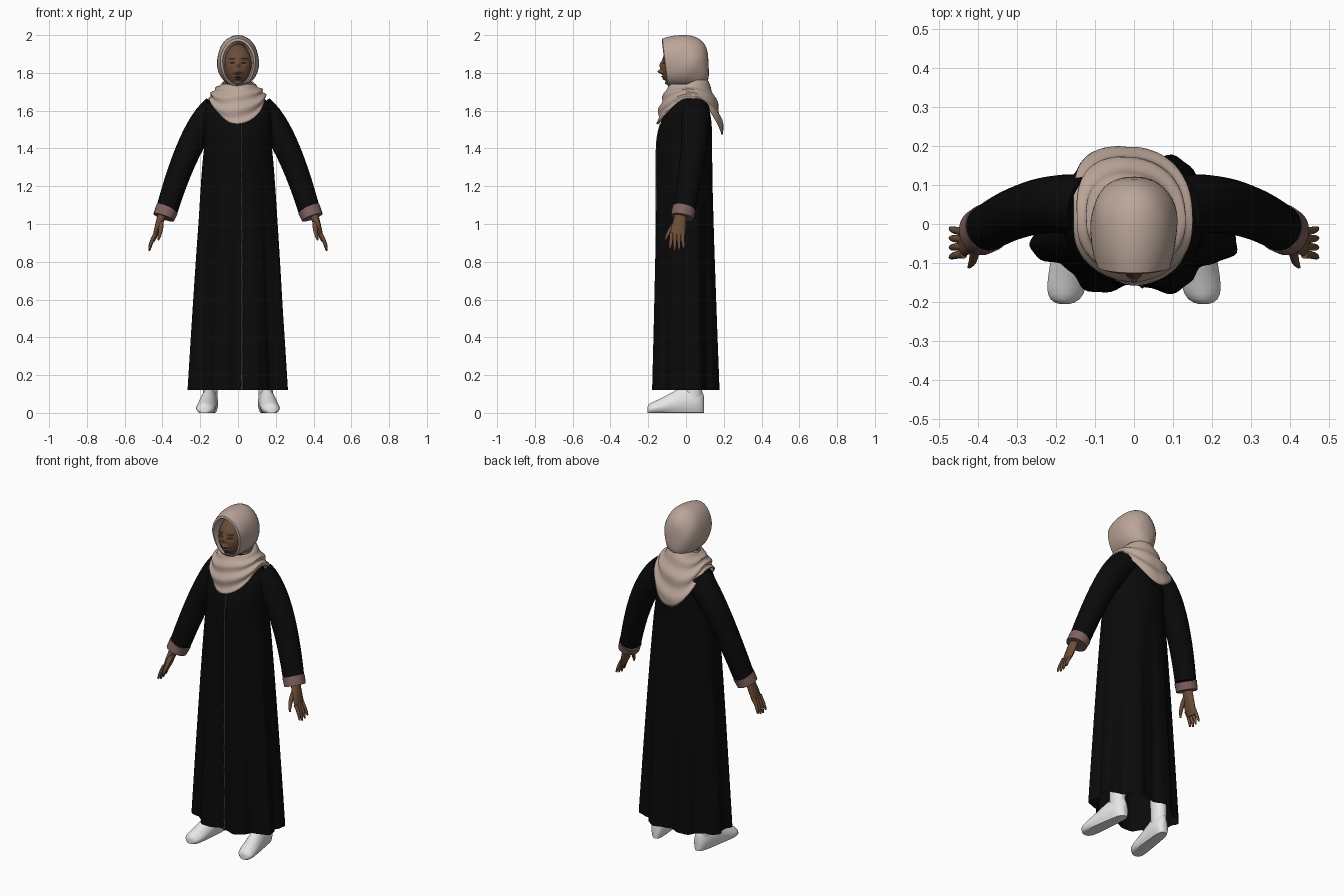
import bpy, bmesh
from math import sin, cos, pi, exp, asin, radians
from mathutils import Vector

cube = bpy.data.objects.get("Cube")
if cube:
    bpy.data.objects.remove(cube, do_unlink=True)


def material(name, *colour):
    mat = bpy.data.materials.new(name)
    mat.use_nodes = True
    mat.diffuse_color = (*colour, 1)
    shader = mat.node_tree.nodes["Principled BSDF"]
    shader.inputs["Base Color"].default_value = (*colour, 1)
    shader.inputs["Roughness"].default_value = 0.8
    return mat


BLACK = material("black cloth", 0.003, 0.003, 0.003)
BEIGE = material("beige scarf", 0.5, 0.38, 0.32)
SKIN = material("brown skin", 0.15, 0.075, 0.04)
LIPS = material("dark lips", 0.1, 0.04, 0.03)
DARK = material("dark eyes and brows", 0.03, 0.015, 0.01)
MAUVE = material("mauve lining", 0.21, 0.12, 0.115)
WHITE = material("white shoes", 0.8, 0.8, 0.8)


def finish(name, bm, *materials):
    bmesh.ops.recalc_face_normals(bm, faces=bm.faces)
    mesh = bpy.data.meshes.new(name)
    bm.to_mesh(mesh)
    bm.free()
    part = bpy.data.objects.new(name, mesh)
    bpy.context.collection.objects.link(part)
    for mat in materials:
        mesh.materials.append(mat)
    bpy.ops.object.select_all(action="DESELECT")
    part.select_set(True)
    bpy.context.view_layer.objects.active = part
    bpy.ops.object.shade_smooth_by_angle(angle=radians(45))
    return part


def loft(name, rings, mat, start=False, end=False, closed=True):
    """Skin a list of point rings, optionally capping the ends."""
    bm = bmesh.new()
    rows = [[bm.verts.new(point) for point in ring] for ring in rings]
    count = len(rows[0])
    for lower, upper in zip(rows, rows[1:]):
        for i in range(count if closed else count - 1):
            j = (i + 1) % count
            bm.faces.new((lower[i], lower[j], upper[j], upper[i]))
    if start:
        bm.faces.new(rows[0])
    if end:
        bm.faces.new(rows[-1])
    return finish(name, bm, mat)


def around(count):
    return [2 * pi * k / count for k in range(count)]


def mix(a, b, t):
    return a + (b - a) * t


def tube(name, mirror, points, radii_start, radii_end, mat, blunt=False, sides=16, steps=12):
    """Oval tube along a three point curve; radii are across and along y."""
    first, bend, last = (Vector((p[0] * mirror, p[1], p[2])) for p in points)
    rings = []
    for i in range(steps + 1):
        t = i / steps
        middle = first.lerp(bend, t).lerp(bend.lerp(last, t), t)
        along = bend.lerp(last, t) - first.lerp(bend, t)
        across = Vector((-along.z, 0, along.x)).normalized()
        deep = along.cross(across).normalized()
        taper = 1 if blunt else max(0.3, 1 - t ** 8) ** 0.5
        wide, thick = (mix(a, b, t) * taper for a, b in zip(radii_start, radii_end))
        rings.append([middle + across * wide * cos(a) + deep * thick * sin(a) for a in around(sides)])
    return loft(name, rings, mat, True, True)


# Robe: flares below the chest, rounds over at the shoulders
HEM, CHEST, TOP = 0.12, 1.4, 1.7


def robe_point(a, z, lift=0.0):
    flare = max(0, CHEST - z) / (CHEST - HEM)
    rise = max(0, z - CHEST) / (TOP - CHEST)
    width = (0.18 + 0.085 * flare ** 0.8) * (1 - rise ** 6) ** 0.4
    front = (0.157 + 0.015 * flare) * (1 - rise ** 2) ** 0.7
    back = (0.138 + 0.032 * flare) * (1 - rise ** 4) ** 0.5
    fold = lift - 0.017 * flare * cos(8 * a) + 0.003 * flare * sin(23 * a)
    depth = front if cos(a) > 0 else back
    return Vector(((width + fold) * sin(a), -(depth + fold) * cos(a), z))


heights = [mix(HEM, CHEST, i / 16) for i in range(16)]
heights += [mix(CHEST, TOP, sin(pi / 2 * i / 13)) for i in range(13)]
loft("robe", [[robe_point(a, z) for a in around(144)] for z in heights], BLACK, end=True)

# Piping down the front opening
strip = []
for i in range(41):
    z = mix(HEM, 1.53, i / 40)
    a = mix(0.08, 0.11, i / 40) + 0.008 * sin(i * 1.7)
    strip.append([robe_point(a + side * 0.016, z, 0.004 * (1 - abs(side))) for side in (-1, 0, 1)])
loft("front_piping", strip, MAUVE, closed=False)

for side, s in (("left_", 1), ("right_", -1)):
    # Sleeve and cuff
    wrist = (0.375, -0.01, 1.08)
    tube(side + "sleeve", s, [(0.12, 0.045, 1.6), (0.25, 0.07, 1.5), wrist],
         (0.08, 0.08), (0.058, 0.06), BLACK, blunt=True, sides=28)
    tube(side + "cuff", s, [wrist, (0.384, -0.015, 1.06), (0.393, -0.02, 1.035)],
         (0.061, 0.063), (0.058, 0.061), MAUVE, blunt=True, sides=28, steps=3)

    # Hand
    tube(side + "palm", s, [(0.39, -0.02, 1.08), (0.42, -0.04, 1), (0.446, -0.047, 0.91)],
         (0.026, 0.028), (0.012, 0.046), SKIN)
    for i, finger in enumerate(("index", "middle", "ring", "little")):
        y = -0.078 + 0.02 * i
        tip = mix(-0.047, y, 1.25)
        tube(side + finger + "_finger", s,
             [(0.436, y, 0.95), (0.46, y, 0.91), (0.47, tip, 0.854 + 0.01 * abs(i - 1.3))],
             (0.011, 0.011), (0.008, 0.008), SKIN, sides=10)
    tube(side + "thumb", s, [(0.408, -0.05, 1.01), (0.405, -0.09, 0.97), (0.422, -0.11, 0.915)],
         (0.015, 0.015), (0.008, 0.008), SKIN, sides=10)

    # Shoe: flat sole, low toe rising to the ankle
    rings = []
    for i in range(17):
        t = 0.5 - 0.497 * cos(pi * i / 16)
        ends = 1 - (2 * t - 1) ** 6
        rise = min(1, t / 0.75)
        width = mix(0.054, 0.041, t) * ends ** 0.4
        height = mix(0.058, 0.14, rise * rise * (3 - 2 * rise)) * ends ** 0.2
        rings.append([Vector((s * (mix(0.178, 0.14, t) + width * cos(a) * (1 - 0.2 * max(0, sin(a)))),
                              mix(-0.205, 0.097, t),
                              height * max(0, 0.42 + 0.58 * sin(a)))) for a in around(24)])
    loft(side + "shoe", rings, WHITE, True, True)
    tube(side + "shoe_shaft", s, [(0.147, 0.035, 0.07), (0.146, 0.035, 0.14), (0.143, 0.035, 0.24)],
         (0.037, 0.05), (0.042, 0.05), WHITE, blunt=True, sides=24, steps=3)


# Head: an egg with a modelled face, symmetrical in x
def bump(x, z, at_x, at_z, wide, tall, amount):
    return amount * exp(-((abs(x) - at_x) / wide) ** 2 - ((z - at_z) / tall) ** 2)


def face_relief(x, z):
    bridge = bump(x, z, 0, 1.84, 0.01, 0.02, 0.011)
    nose = bump(x, z, 0, 1.806, 0.013, 0.011, 0.024)
    nostrils = bump(x, z, 0.017, 1.802, 0.007, 0.007, 0.008)
    sockets = bump(x, z, 0.03, 1.853, 0.015, 0.011, -0.009)
    eyes = bump(x, z, 0.03, 1.853, 0.01, 0.006, 0.005)
    mouth = sum(bump(x, z, 0, lip, 0.017, 0.005, 0.014) for lip in (1.767, 1.779))
    chin = bump(x, z, 0, 1.742, 0.022, 0.012, 0.018)
    return bridge + nose + nostrils + sockets + eyes + mouth + chin


bm = bmesh.new()
bmesh.ops.create_uvsphere(bm, u_segments=112, v_segments=84, radius=1)
for vert in bm.verts:
    x, y, z = vert.co
    vert.co = (0.081 * x, 0.1 * y - 0.03, 0.118 * z + 1.835)
    if y < 0:
        vert.co.y -= face_relief(vert.co.x, vert.co.z)


def inside(point, x, z, wide, tall):
    return ((abs(point.x) - x) / wide) ** 2 + ((point.z - z) / tall) ** 2 < 1


for face in bm.faces:
    centre = face.calc_center_median()
    if centre.y < -0.07:
        if inside(centre, 0, 1.773, 0.024, 0.011):
            face.material_index = 1
        elif inside(centre, 0.03, 1.853, 0.013, 0.0055) or inside(centre, 0.032, 1.875, 0.02, 0.004):
            face.material_index = 2
finish("head", bm, SKIN, LIPS, DARK)

# Hood: tucked rim around the face, then a long dome to the back of the head
sections = [(-0.055, 0.6), (-0.1, 0.67), (-0.114, 0.73)]
for i in range(14):
    angle = mix(asin(-0.55), 0.49 * pi, i / 13)
    length = 0.2 if angle < 0 else 0.12
    sections.append((length * sin(angle), cos(angle) ** (1 if angle < 0 else 0.8)))
rings = []
for i, (y, size) in enumerate(sections):
    tall = 0.14 * size ** 0.6
    ring = []
    for a in around(56):
        ripple = 1 + 0.018 * sin(5 * a + i * 0.7) * (1 - 0.75 * max(0, cos(a)))
        lean = 0.12 if y < 0 else 0.04
        ring.append(Vector((0.111 * size * ripple * sin(a), y - lean * tall * cos(a),
                            1.835 + 0.025 * size + tall * cos(a) * (ripple if cos(a) < 0 else 1))))
    rings.append(ring)
loft("scarf_hood", rings, BEIGE, end=True)

# Scarf drape: wrapped neck falling to a front bib and a longer back tail
rings = []
for i in range(19):
    t = i / 18
    ring = []
    for a in around(96):
        front, back = max(0, cos(a)), max(0, -cos(a))
        neck = Vector((0.082 * sin(a), 0.105 * back - 0.088 * front, 1.742 + 0.04 * back))
        edge = Vector((0.15 * sin(a) - 0.02 * back,
                       0.2 * back ** 0.7 - 0.153 * front ** 0.7 + 0.015 * abs(sin(a)),
                       1.667 - 0.137 * front ** 1.5 - 0.192 * back ** 1.4))
        wrinkle = sin(17 * t + 2.5 * sin(a + 0.6) + 1.5 * cos(2 * a)) * min(1, 3 * t)
        out = 0.014 * sin(pi * t) + 0.006 * wrinkle
        ring.append(neck.lerp(edge, t) + Vector((sin(a), -cos(a), 0.3)) * out)
    rings.append(ring)
drape = loft("scarf_drape", rings, BEIGE)
cloth = drape.modifiers.new("thickness", "SOLIDIFY")
cloth.thickness = 0.008
cloth.offset = -1
